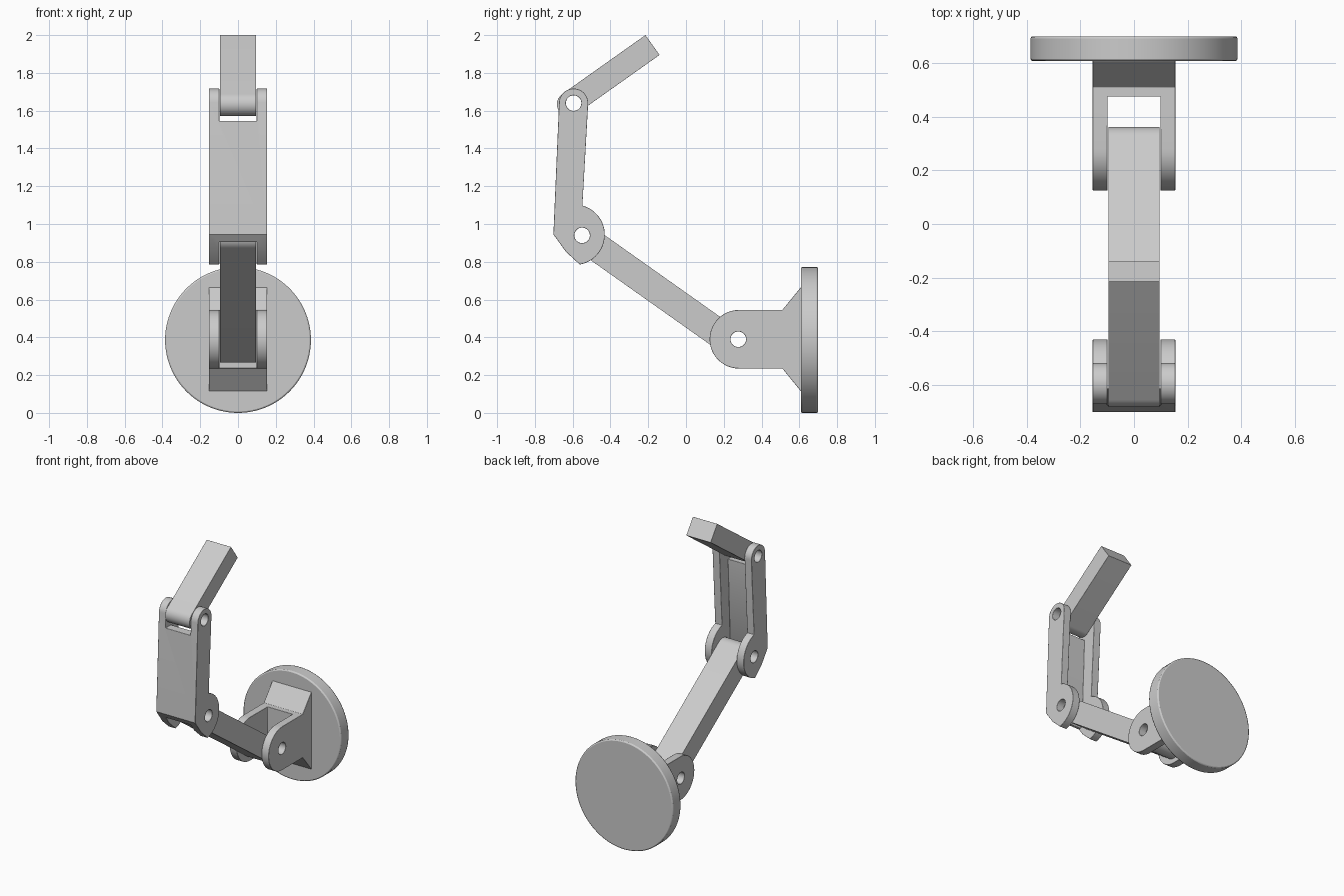
import bpy, bmesh, math

if "Cube" in bpy.data.objects:
    bpy.data.objects.remove(bpy.data.objects["Cube"])


def arc(cy, cz, r, a0, a1, n=24):
    """Points of an arc in the y-z plane, angles in degrees."""
    return [(cy + r * math.cos(math.radians(a0 + (a1 - a0) * i / n)),
             cz + r * math.sin(math.radians(a0 + (a1 - a0) * i / n))) for i in range(n + 1)]


def extrude(name, profile, half):
    """Solid made from a y-z profile, spanning x = -half..half."""
    bm = bmesh.new()
    face = bm.faces.new([bm.verts.new((-half, y, z)) for y, z in profile])
    new = bmesh.ops.extrude_face_region(bm, geom=[face])["geom"]
    bmesh.ops.translate(bm, vec=(2 * half, 0, 0),
                        verts=[v for v in new if isinstance(v, bmesh.types.BMVert)])
    bmesh.ops.recalc_face_normals(bm, faces=bm.faces)
    mesh = bpy.data.meshes.new(name)
    bm.to_mesh(mesh)
    bm.free()
    ob = bpy.data.objects.new(name, mesh)
    bpy.context.collection.objects.link(ob)
    return ob


def activate(ob):
    bpy.ops.object.select_all(action='DESELECT')
    ob.select_set(True)
    bpy.context.view_layer.objects.active = ob


def cut(ob, profile, half):
    """Subtract an extruded profile from a part."""
    cutter = extrude("cutter", profile, half)
    cutter.hide_render = True
    mod = ob.modifiers.new("cut", 'BOOLEAN')
    mod.operation, mod.solver, mod.object = 'DIFFERENCE', 'EXACT', cutter
    activate(ob)
    bpy.ops.object.modifier_apply(modifier=mod.name)
    bpy.data.objects.remove(cutter)


def drill(ob, *pins):
    for y, z in pins:
        cut(ob, arc(y, z, 0.041, 0, 348.75, 31), 0.3)


def finish(ob, bevel=0.004):
    mod = ob.modifiers.new("soft_edges", 'BEVEL')
    mod.width, mod.segments, mod.limit_method = bevel, 2, 'ANGLE'
    mod.angle_limit = math.radians(40)
    activate(ob)
    bpy.ops.object.shade_smooth_by_angle(angle=math.radians(30))


BASE_PIN, MID_PIN, TOP_PIN = (0.277, 0.39), (-0.55, 0.94), (-0.595, 1.64)

# Round mounting disc
bpy.ops.mesh.primitive_cylinder_add(vertices=96, radius=0.386, depth=0.092,
                                    location=(0, 0.654, 0.386), rotation=(math.pi / 2, 0, 0))
disc = bpy.context.object
disc.name = "mounting_disc"
finish(disc, 0.008)

# Forked bracket with a flared foot
bracket = extrude("base_bracket", arc(0.28, 0.39, 0.155, 90, 270) +
                  [(0.51, 0.235), (0.608, 0.115), (0.62, 0.115), (0.62, 0.665),
                   (0.608, 0.665), (0.51, 0.545)], 0.154)
cut(bracket, [(0.0, 0.1), (0.475, 0.1), (0.475, 0.7), (0.0, 0.7)], 0.099)
drill(bracket, BASE_PIN)
finish(bracket, 0.002)

# Lower link, rounded at both ends
lower = extrude("lower_link", arc(0.287, 0.341, 0.0755, -125.3, 54.7) +
                arc(-0.55, 0.933, 0.0755, 54.7, 234.7), 0.096)
drill(lower, BASE_PIN, MID_PIN)
finish(lower, 0.001)

# Upper link: channel with two cheeks and a front plate
upper = extrude("upper_link", arc(*TOP_PIN, 0.077, -2.5, 177.5) +
                [(-0.702, 0.945), (-0.635, 0.852)] +
                arc(-0.59, 0.943, 0.16, -80, 75), 0.154)
cut(upper, [(-0.8, 1.8), (-0.8, 1.545), (-0.614, 1.545), (-0.64, 0.93), (-0.655, 0.905),
            (-0.8, 0.911), (-0.8, 0.7), (-0.3, 0.7), (-0.3, 1.8)], 0.099)
drill(upper, MID_PIN, TOP_PIN)
finish(upper, 0.002)

# Tip link: rounded at the joint, square at the free end
tip = extrude("tip_link", [(-0.14, 1.895), (-0.215, 2.0)] +
              arc(-0.6185, 1.635, 0.0645, 125.3, 305.3), 0.096)
drill(tip, TOP_PIN)
finish(tip, 0.001)
